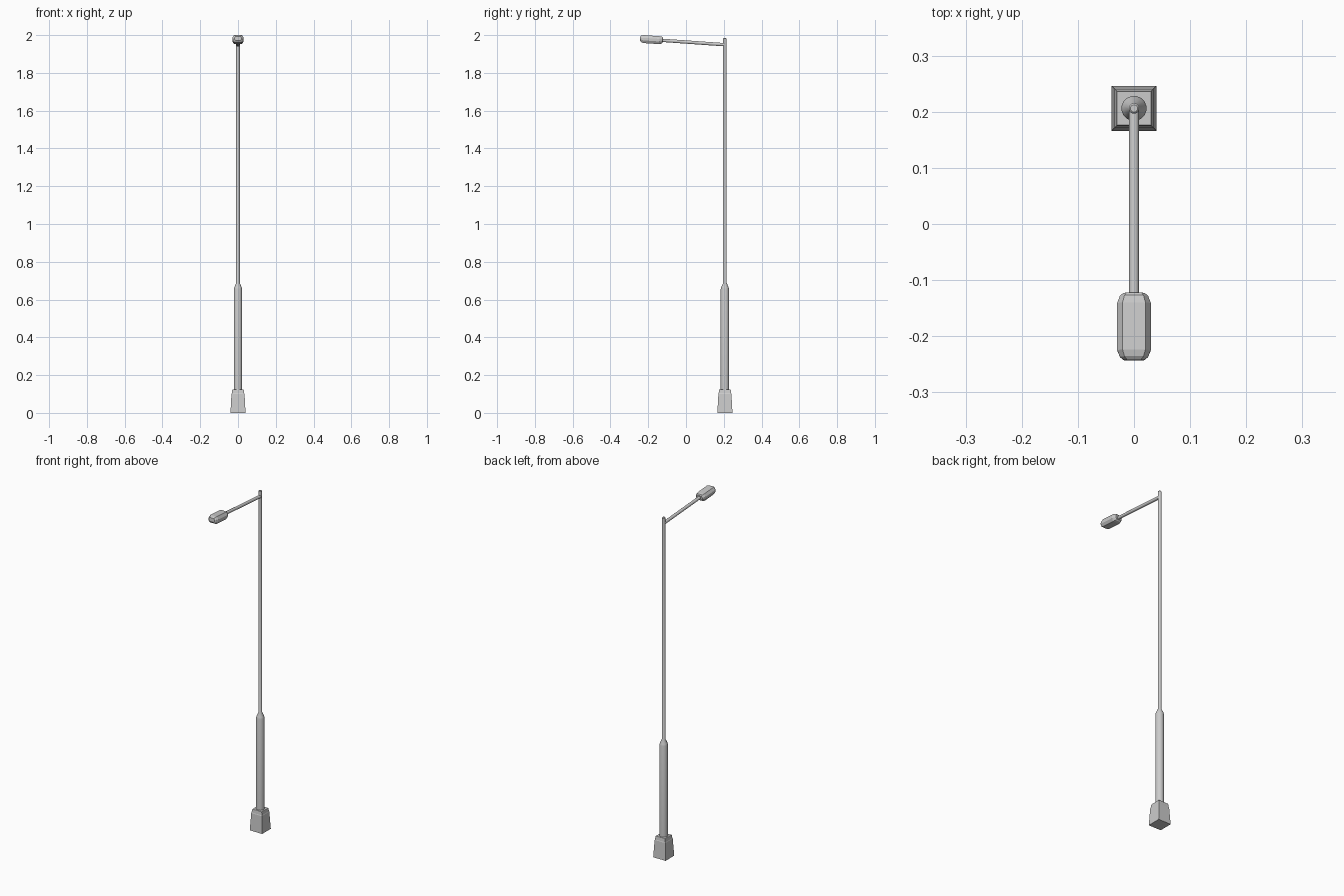
import bpy, bmesh, math
from mathutils import Matrix, Vector

if "Cube" in bpy.data.objects:
    bpy.data.objects.remove(bpy.data.objects["Cube"])

POLE_Y = 0.206


def loft(name, rings, matrix=Matrix()):
    """Skin a list of equal-length point rings and cap both ends."""
    bm = bmesh.new()
    loops = [[bm.verts.new(matrix @ Vector(p)) for p in ring] for ring in rings]
    for a, b in zip(loops, loops[1:]):
        for i in range(len(a)):
            j = (i + 1) % len(a)
            bm.faces.new((a[i], a[j], b[j], b[i]))
    bm.faces.new(loops[0])
    bm.faces.new(loops[-1])
    bmesh.ops.recalc_face_normals(bm, faces=bm.faces)
    mesh = bpy.data.meshes.new(name)
    bm.to_mesh(mesh)
    bm.free()
    obj = bpy.data.objects.new(name, mesh)
    bpy.context.collection.objects.link(obj)
    return obj


def round_ring(r, z, sides):
    return [(r * math.cos(2 * math.pi * (i + 0.5) / sides),
             r * math.sin(2 * math.pi * (i + 0.5) / sides), z) for i in range(sides)]


def square_ring(h, z):
    return [(-h, -h, z), (h, -h, z), (h, h, z), (-h, h, z)]


def smooth(obj):
    bpy.ops.object.select_all(action='DESELECT')
    obj.select_set(True)
    bpy.context.view_layer.objects.active = obj
    bpy.ops.object.shade_smooth_by_angle(angle=math.radians(31))


at_pole = Matrix.Translation((0, POLE_Y, 0))

# Square tapered base with stepped collar
loft("base", [square_ring(h, z) for h, z in
              [(0.040, 0), (0.0345, 0.100), (0.033, 0.104), (0.031, 0.121), (0.030, 0.123)]], at_pole)

# Thick lower tube, tapered shoulder, slim upper tube
smooth(loft("pole", [round_ring(r, z, 16) for r, z in
                     [(0.0225, 0.12), (0.0225, 0.655), (0.020, 0.665), (0.0095, 0.688),
                      (0.0095, 1.981), (0.0065, 1.984)]], at_pole))

# Slightly rising arm
start, end = Vector((0, POLE_Y, 1.949)), Vector((0, -0.15, 1.974))
direction = end - start
arm_matrix = Matrix.Translation(start) @ direction.to_track_quat('Z', 'Y').to_matrix().to_4x4()
smooth(loft("arm", [round_ring(0.009, z, 12) for z in (0, direction.length)], arm_matrix))


# Lamp head: chamfered cross-sections along the arm direction
def head_ring(w, low, high, y):
    c = 0.34 * (high - low)
    k = 0.68 * w
    half = [(k, y, low), (w, y, low + c), (w, y, high - c), (k, y, high)]
    return half + [(-x, yy, z) for x, yy, z in reversed(half)]


head_matrix = Matrix.Translation((0, -0.183, 1.977)) @ Matrix.Rotation(math.radians(-4), 4, 'X')
loft("lamp_head", [head_ring(*s) for s in
                   [(0.019, -0.012, 0.013, 0.060), (0.025, -0.018, 0.018, 0.055),
                    (0.030, -0.022, 0.020, 0.042), (0.030, -0.022, 0.020, -0.042),
                    (0.025, -0.018, 0.017, -0.054), (0.018, -0.010, 0.012, -0.060)]], head_matrix)
